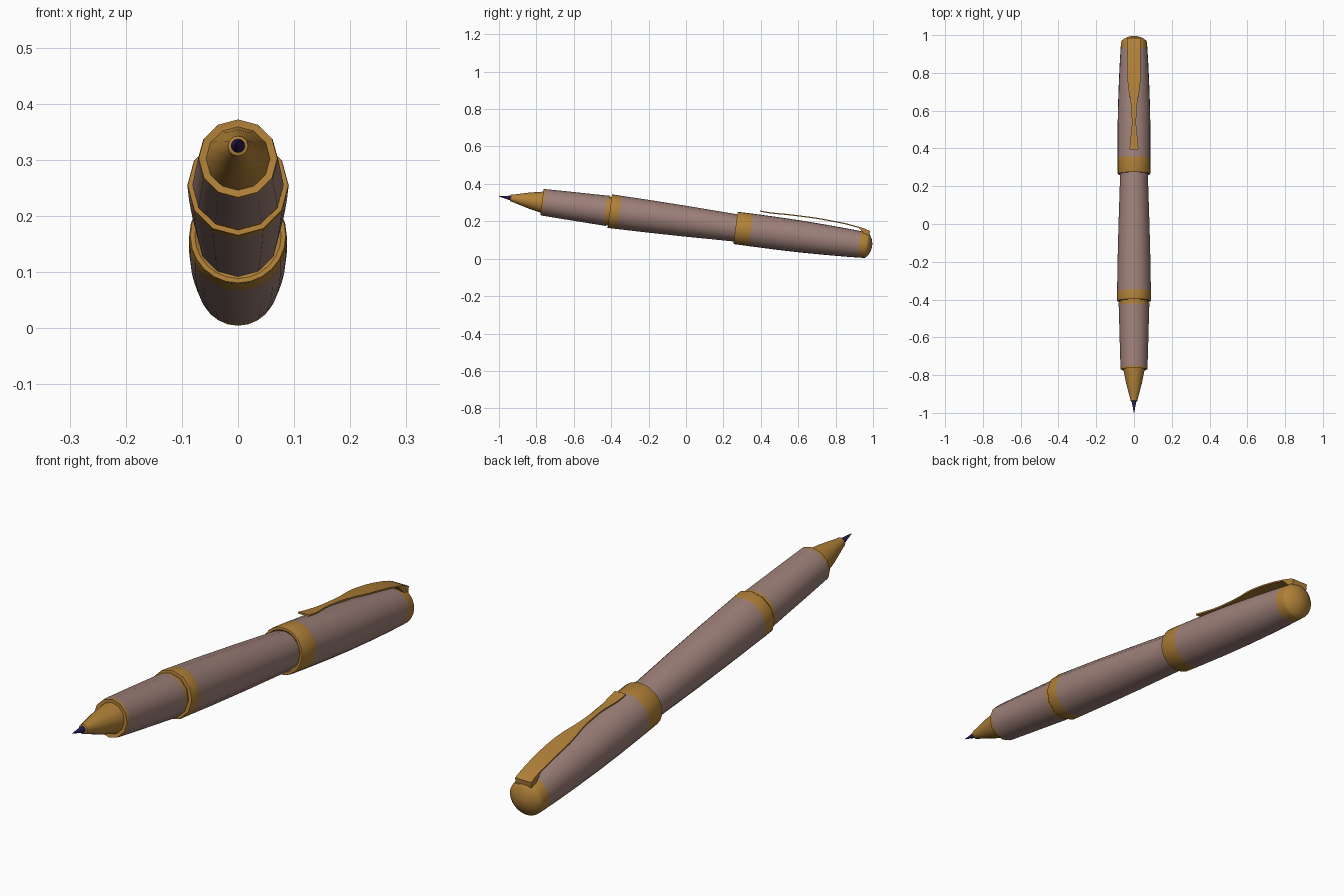
import bpy, math
from mathutils import Matrix, Vector

if "Cube" in bpy.data.objects:
    bpy.data.objects.remove(bpy.data.objects["Cube"])

# Whole pen is built along +Y, then tilted nose-up
TILT = Matrix.Translation((0, 0, 0.2)) @ Matrix.Rotation(-math.atan(0.133), 4, 'X')


def mat(name, rgb):
    m = bpy.data.materials.new(name)
    m.diffuse_color = (*rgb, 1)
    m.use_nodes = True
    m.node_tree.nodes["Principled BSDF"].inputs["Base Color"].default_value = m.diffuse_color
    return m


MAUVE = mat("mauve", (0.34, 0.215, 0.19))
GOLD = mat("gold", (0.44, 0.22, 0.04))
INK = mat("ink", (0.025, 0.012, 0.11))


def finish(name, verts, faces, material, angle):
    me = bpy.data.meshes.new(name)
    me.from_pydata([TILT @ Vector(v) for v in verts], [], faces)
    me.materials.append(material)
    ob = bpy.data.objects.new(name, me)
    bpy.context.collection.objects.link(ob)
    bpy.ops.object.select_all(action='DESELECT')
    ob.select_set(True)
    bpy.context.view_layer.objects.active = ob
    bpy.ops.object.mode_set(mode='EDIT')
    bpy.ops.mesh.select_all(action='SELECT')
    bpy.ops.mesh.normals_make_consistent(inside=False)
    bpy.ops.object.mode_set(mode='OBJECT')
    bpy.ops.object.shade_smooth_by_angle(angle=math.radians(angle))
    return ob


def lathe(name, profile, material, n=12):
    """Closed turned part from (position, radius) pairs; first vertex on top."""
    verts, faces = [], []
    for t, r in profile:
        for i in range(n):
            a = 2 * math.pi * i / n
            verts.append((r * math.sin(a), t, r * math.cos(a)))
    for k in range(len(profile) - 1):
        for i in range(n):
            j = (i + 1) % n
            faces.append((k*n + i, k*n + j, (k+1)*n + j, (k+1)*n + i))
    faces.append(tuple(range(n)))
    faces.append(tuple(range((len(profile) - 1) * n, len(profile) * n)))
    return finish(name, verts, faces, material, 35)


# Writing point and nose cone
lathe("writing_point", [(-1.0088, 0.001), (-0.965, 0.009), (-0.945, 0.013), (-0.935, 0.013)], INK)
lathe("nose_cone", [(-0.948, 0.013), (-0.945, 0.018), (-0.93, 0.021), (-0.85, 0.042), (-0.765, 0.059)], GOLD)

# Grip section with its trim rings
lathe("grip_front_ring", [(-0.775, 0.058), (-0.777, 0.070), (-0.765, 0.0715)], GOLD)
lathe("grip", [(-0.765, 0.0715), (-0.65, 0.075), (-0.5, 0.079), (-0.434, 0.081)], MAUVE)
lathe("grip_rear_ring", [(-0.434, 0.081), (-0.420, 0.0815), (-0.420, 0.077), (-0.405, 0.077)], GOLD)

# Barrel
lathe("barrel_ring", [(-0.411, 0.081), (-0.411, 0.0895), (-0.408, 0.0905), (-0.36, 0.0895)], GOLD)
lathe("barrel", [(-0.36, 0.0895), (-0.2, 0.087), (0, 0.082), (0.15, 0.077), (0.28, 0.073)], MAUVE)

# Cap with lip ring and domed end
lathe("cap_ring", [(0.272, 0.070), (0.267, 0.077), (0.267, 0.085), (0.271, 0.087), (0.35, 0.0875)], GOLD, 24)
lathe("cap", [(0.35, 0.0875), (0.5, 0.087), (0.62, 0.085), (0.75, 0.0805),
              (0.86, 0.0755), (0.935, 0.071)], MAUVE, 24)
lathe("cap_end", [(0.935, 0.071), (0.970, 0.0685), (0.978, 0.066), (0.989, 0.052),
                  (0.998, 0.034), (1.003, 0.016), (1.004, 0.003)], GOLD, 24)

# Clip: thin strip as (position, top height, half width), with a foot at the rear
stations = [(0.384, 0.110, 0.023), (0.41, 0.108, 0.022), (0.44, 0.107, 0.020), (0.48, 0.108, 0.014),
            (0.52, 0.110, 0.011), (0.59, 0.111, 0.013), (0.64, 0.1115, 0.018), (0.69, 0.111, 0.027),
            (0.74, 0.109, 0.033), (0.80, 0.106, 0.035), (0.86, 0.101, 0.035), (0.92, 0.093, 0.034),
            (0.96, 0.085, 0.034), (0.982, 0.078, 0.034)]
verts, faces = [], []
for t, h, w in stations:
    base = h - 0.006
    if t > 0.95:
        base = 0.055      # foot sinks into the cap end
    verts += [(-w, t, h), (w, t, h), (w, t, base), (-w, t, base)]
for k in range(len(stations) - 1):
    for i in range(4):
        j = (i + 1) % 4
        faces.append((4*k + i, 4*k + j, 4*k + 4 + j, 4*k + 4 + i))
last = 4 * (len(stations) - 1)
faces += [(0, 1, 2, 3), (last, last + 1, last + 2, last + 3)]
finish("clip", verts, faces, GOLD, 35)
